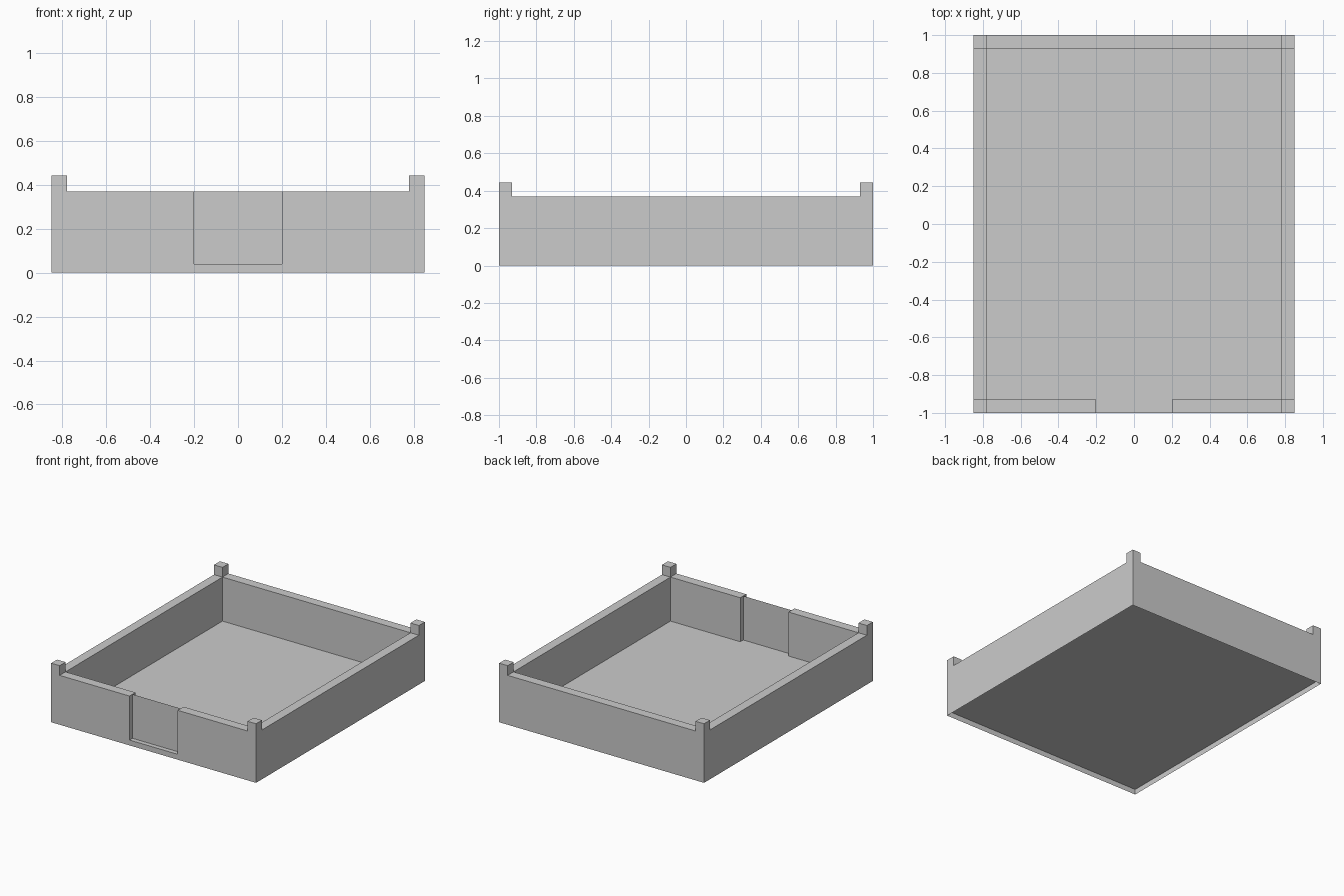
import bpy, bmesh

if "Cube" in bpy.data.objects:
    bpy.data.objects.remove(bpy.data.objects["Cube"])

FLOOR, WALL, POST = 0.04, 0.37, 0.443
XS = [-0.85, -0.78, -0.20, 0.20, 0.78, 0.85]
YS = [-1.0, -0.93, 0.93, 1.0]
NX, NY = len(XS) - 1, len(YS) - 1


def make_object(name, quads):
    bm = bmesh.new()
    for q in quads:
        bm.faces.new([bm.verts.new(p) for p in q])
    bmesh.ops.remove_doubles(bm, verts=bm.verts, dist=1e-5)
    bmesh.ops.dissolve_limit(bm, angle_limit=0.01, verts=bm.verts, edges=bm.edges)
    mesh = bpy.data.meshes.new(name)
    bm.to_mesh(mesh)
    bm.free()
    obj = bpy.data.objects.new(name, mesh)
    bpy.context.collection.objects.link(obj)
    return obj


def height(i, j):
    """Top of each plan cell: corner post, wall, or floor / doorway."""
    if not (0 <= i < NX and 0 <= j < NY):
        return 0.0
    side_x, side_y = i in (0, NX - 1), j in (0, NY - 1)
    if side_x and side_y:
        return POST
    if j == 0 and i == 2:
        return FLOOR
    return WALL if side_x or side_y else FLOOR


# Walls with corner posts: cell tops plus the steps between neighbouring cells
quads = []
for i in range(NX):
    for j in range(NY):
        h = height(i, j)
        c = [(XS[i], YS[j]), (XS[i + 1], YS[j]),
             (XS[i + 1], YS[j + 1]), (XS[i], YS[j + 1])]
        if h > FLOOR:
            quads.append([(x, y, h) for x, y in c])
        for k, (di, dj) in enumerate([(0, -1), (1, 0), (0, 1), (-1, 0)]):
            low = height(i + di, j + dj)
            if low < h:
                a, b = c[k], c[(k + 1) % 4]
                # split at every level so adjoining faces share vertices
                levels = [z for z in (0.0, FLOOR, WALL, POST) if low <= z <= h]
                for z0, z1 in zip(levels, levels[1:]):
                    quads.append([(*a, z0), (*b, z0), (*b, z1), (*a, z1)])
make_object("walls_and_posts", quads)

# Floor sheet, raised above the open underside
make_object("floor", [[(-0.85, -1, FLOOR), (0.85, -1, FLOOR),
                       (0.85, 1, FLOOR), (-0.85, 1, FLOOR)]])

# Thin gate panel set in the middle of the front wall
make_object("gate_panel", [[(-0.2, -0.965, FLOOR), (0.2, -0.965, FLOOR),
                            (0.2, -0.965, WALL), (-0.2, -0.965, WALL)]])
